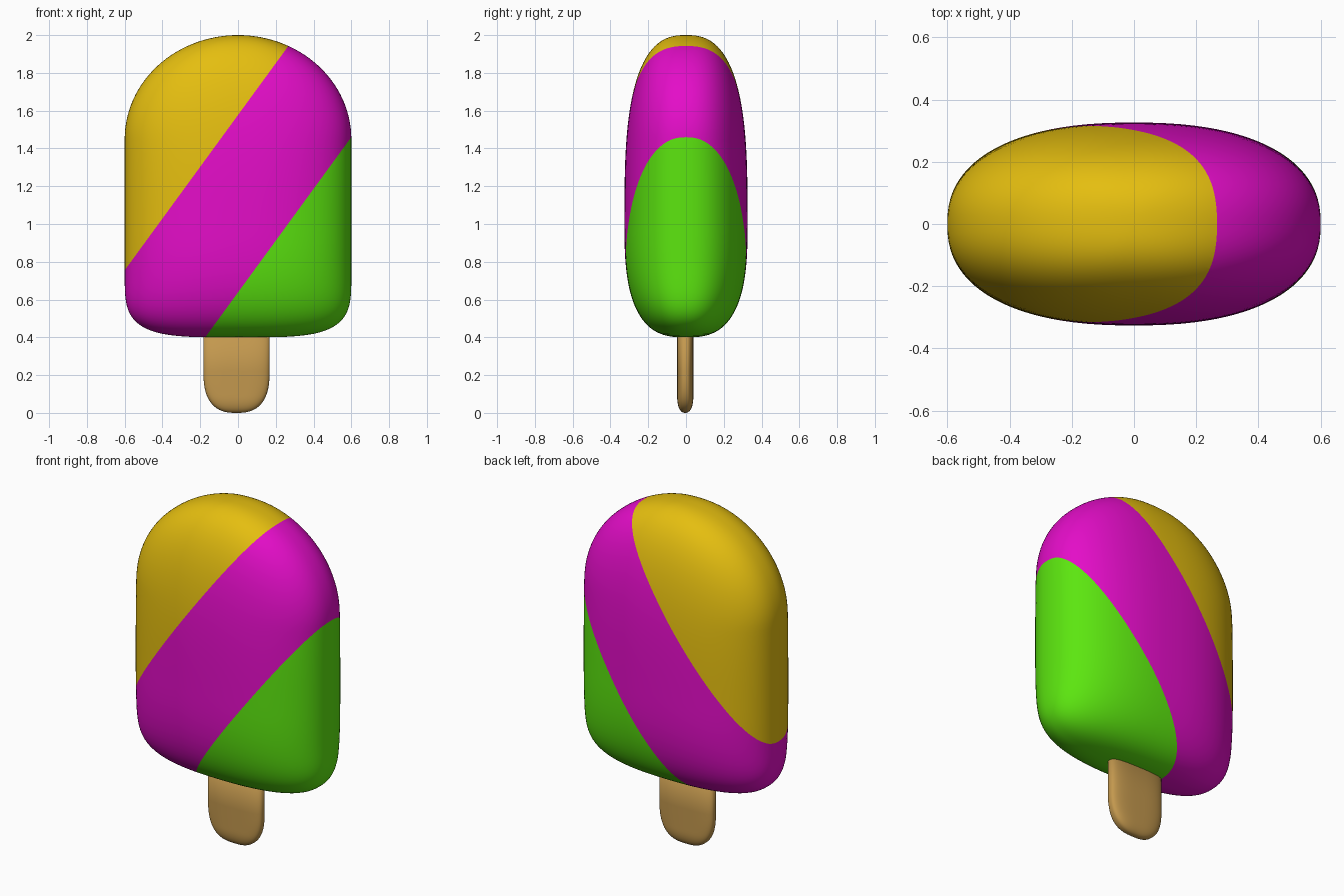
import bpy, bmesh, math
from mathutils import Vector

if "Cube" in bpy.data.objects:
    bpy.data.objects.remove(bpy.data.objects["Cube"])


def material(name, rgb):
    m = bpy.data.materials.new(name)
    m.diffuse_color = (*rgb, 1)
    m.use_nodes = True
    m.node_tree.nodes["Principled BSDF"].inputs["Base Color"].default_value = m.diffuse_color
    return m


def arc(u, p, q):
    """Superellipse fall-off: 1 at u = 0, 0 at u = 1."""
    return max(0.0, 1 - min(1.0, max(0.0, u)) ** p) ** (1 / q)


def loft(name, rings, power, mats, segs=96, cuts=(), offset=(0, 0)):
    """Stack superellipse rings (z, half width, half depth); slice at cuts."""
    bm = bmesh.new()
    loops = []
    for z, a, b in rings:
        loop = []
        for i in range(segs):
            t = 2 * math.pi * i / segs
            c, s = math.cos(t), math.sin(t)
            x = math.copysign(abs(c) ** (2 / power), c) * a
            y = math.copysign(abs(s) ** (2 / power), s) * b
            loop.append(bm.verts.new((x + offset[0], y + offset[1], z)))
        loops.append(loop)
    for lo, hi in zip(loops, loops[1:]):
        for i in range(segs):
            j = (i + 1) % segs
            bm.faces.new((lo[i], lo[j], hi[j], hi[i]))
    # collapsed end rings become poles
    bmesh.ops.remove_doubles(bm, verts=bm.verts[:], dist=1e-5)
    planes = [(Vector((0, 0, h)), Vector((-SLOPE, 0, 1)).normalized()) for h in cuts]
    for co, no in planes:
        bmesh.ops.bisect_plane(bm, geom=bm.verts[:] + bm.edges[:] + bm.faces[:],
                               dist=1e-5, plane_co=co, plane_no=no)
    bmesh.ops.recalc_face_normals(bm, faces=bm.faces[:])
    for f in bm.faces:
        f.smooth = True
        c = f.calc_center_median()
        f.material_index = sum((c - co).dot(no) > 0 for co, no in planes)
    me = bpy.data.meshes.new(name)
    bm.to_mesh(me)
    bm.free()
    for m in mats:
        me.materials.append(m)
    ob = bpy.data.objects.new(name, me)
    bpy.context.collection.objects.link(ob)
    return ob


SLOPE = 1.37
green = material("lime green", (0.107, 0.79, 0.005))
magenta = material("magenta", (0.775, 0.004, 0.578))
yellow = material("golden yellow", (0.78, 0.515, 0.005))
wood = material("stick wood", (0.546, 0.314, 0.076))

# Ice body: domed top, soft square bottom, three diagonal flavours
N = 72
body = []
for k in range(N + 1):
    z = 1.2 - 0.8 * math.cos(math.pi * k / N)
    a = 0.6 * arc((z - 1.45) / 0.55, 2, 2) * arc((0.75 - z) / 0.35, 4, 4)
    b = 0.326 * arc(z - 1, 3.1, 2.6) * arc((1 - z) / 0.6, 2.8, 2.8)
    if k in (0, N):
        a = b = 0
    body.append((z, a, b))
loft("ice_body", body, 2.35, [green, magenta, yellow], cuts=(0.638, 1.577))

# Wooden stick: rounded lower end, top hidden inside the ice
stick = []
for k in range(25):
    z = 0.22 * (1 - math.cos(math.pi / 2 * k / 24))
    a = 0.175 * arc((0.22 - z) / 0.22, 2.6, 2.6)
    b = 0.043 * arc((0.09 - z) / 0.09, 2.3, 2.3)
    stick.append((z, a, b) if k else (0, 0, 0))
stick += [(0.5, 0.175, 0.043), (0.5, 0, 0)]
loft("stick", stick, 3, [wood], segs=64, offset=(-0.008, -0.004))
